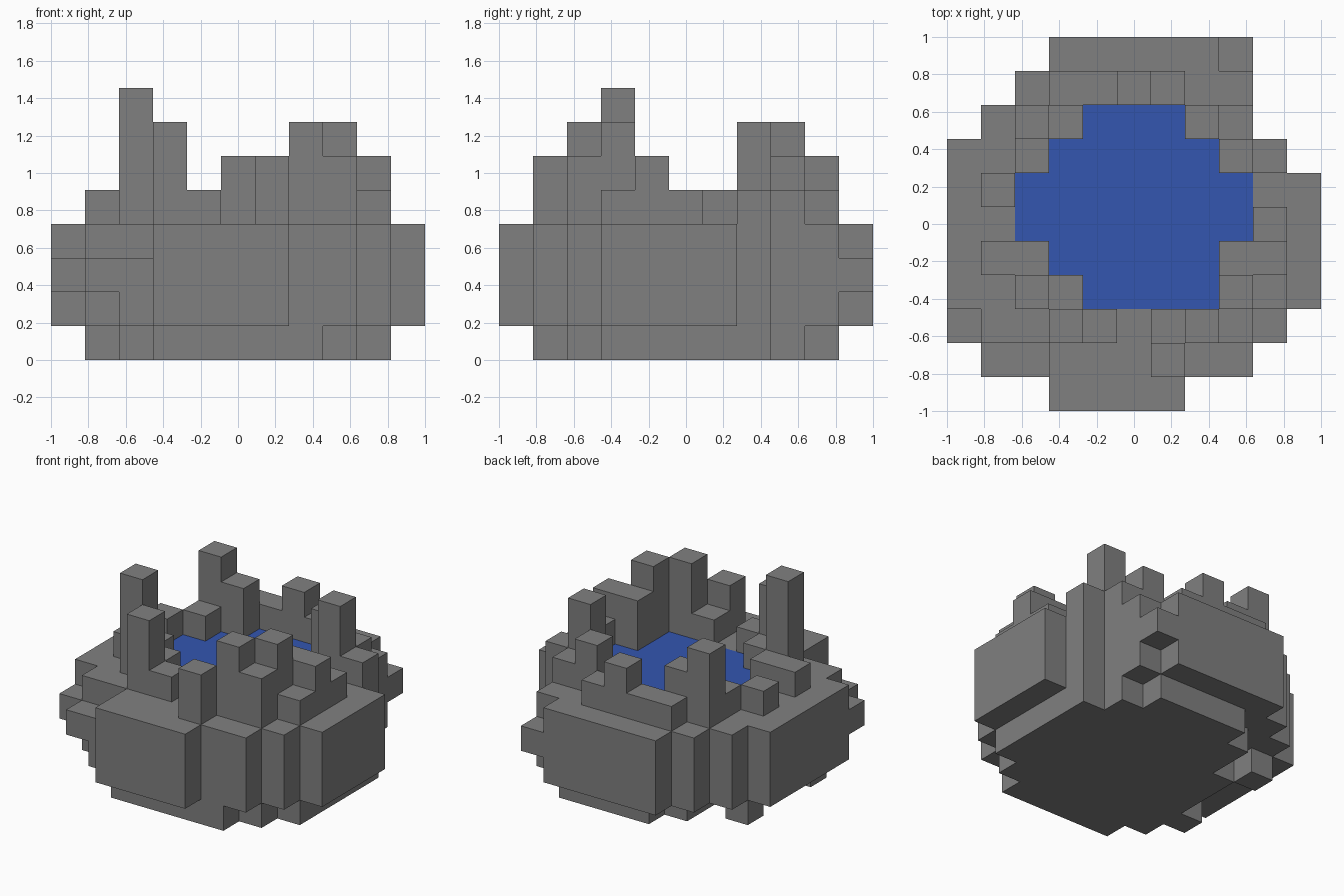
import bpy, bmesh
from math import pi
from mathutils import Vector

if "Cube" in bpy.data.objects:
    bpy.data.objects.remove(bpy.data.objects["Cube"], do_unlink=True)

N = 11
S = 2 / N


def material(name, rgb):
    m = bpy.data.materials.new(name)
    m.use_nodes = True
    m.diffuse_color = (*rgb, 1)
    m.node_tree.nodes["Principled BSDF"].inputs["Base Color"].default_value = (*rgb, 1)
    return m


stone = material("grey stone", (0.216, 0.216, 0.216))
blue = material("blue water", (0.033, 0.092, 0.434))


def rows(first_row, spans, levels):
    """Cells of a layered plan: one (first, last) column span per row."""
    return {(i, j, k) for j, (a, b) in enumerate(spans, first_row)
            for i in range(a, b + 1) for k in levels}


# Foot: rounded slab with a few blocks missing on the left edge
foot = rows(1, [(3, 7), (2, 8)] + [(1, 9)] * 5 + [(2, 8), (3, 7)], [0])
foot -= {(1, j, 0) for j in (4, 5, 6)} | {(2, 7, 0), (2, 8, 0), (3, 9, 0)}

# Basin: thick bulging body
basin = rows(0, [(3, 6), (3, 8), (1, 9)] + [(0, 10)] * 4
             + [(0, 9), (1, 8), (2, 8), (3, 7)], [1, 2, 3])

# Loose blocks stuck on the corners
knobs = {(0, 2, 2), (1, 1, 2), (2, 1, 1), (2, 1, 2), (8, 10, 2)}

# Water: top layer of cells inside the basin
water = rows(3, [(4, 7), (3, 7), (2, 8), (2, 8), (3, 7), (4, 6)], [3])
basin -= water

# Standing stones around the pool, grouped by height above the rim
heights = {
    1: [(4, 2), (6, 2), (9, 3), (9, 5), (9, 7), (8, 8), (6, 9), (4, 9),
        (3, 9), (2, 7), (1, 6), (1, 4), (2, 4), (3, 3)],
    2: [(6, 1), (8, 2), (8, 4), (9, 4), (7, 8), (5, 9), (3, 8)],
    3: [(3, 2), (7, 2), (8, 3), (8, 7), (2, 8)],
    4: [(2, 3)],
}
stones = {(i, j, 4 + k) for h, spots in heights.items()
          for i, j in spots for k in range(h)}

everything = foot | basin | knobs | water | stones
AXES = [Vector((1, 0, 0)), Vector((0, 1, 0)), Vector((0, 0, 1))]


def build(name, cells, mat):
    """Mesh the outer faces of the cells and merge the flat areas."""
    bm = bmesh.new()
    for cell in sorted(cells):
        centre = Vector(cell) + Vector((0.5, 0.5, 0.5))
        for a in range(3):
            for side in (-1, 1):
                n = AXES[a] * side
                if tuple(int(c + d) for c, d in zip(cell, n)) in everything:
                    continue
                u = AXES[(a + 1) % 3] / 2
                v = AXES[(a + 2) % 3] / 2 * side
                mid = centre + n / 2
                bm.faces.new([bm.verts.new((mid + p) * S - Vector((1, 1, 0)))
                              for p in (-u - v, u - v, u + v, v - u)])
    bmesh.ops.remove_doubles(bm, verts=bm.verts, dist=S / 100)
    bmesh.ops.dissolve_limit(bm, angle_limit=pi / 90, verts=bm.verts, edges=bm.edges)
    mesh = bpy.data.meshes.new(name)
    bm.to_mesh(mesh)
    bm.free()
    mesh.materials.append(mat)
    bpy.context.collection.objects.link(bpy.data.objects.new(name, mesh))


build("foot", foot, stone)
build("basin", basin, stone)
build("corner_knobs", knobs, stone)
build("standing_stones", stones, stone)
build("water", water, blue)
